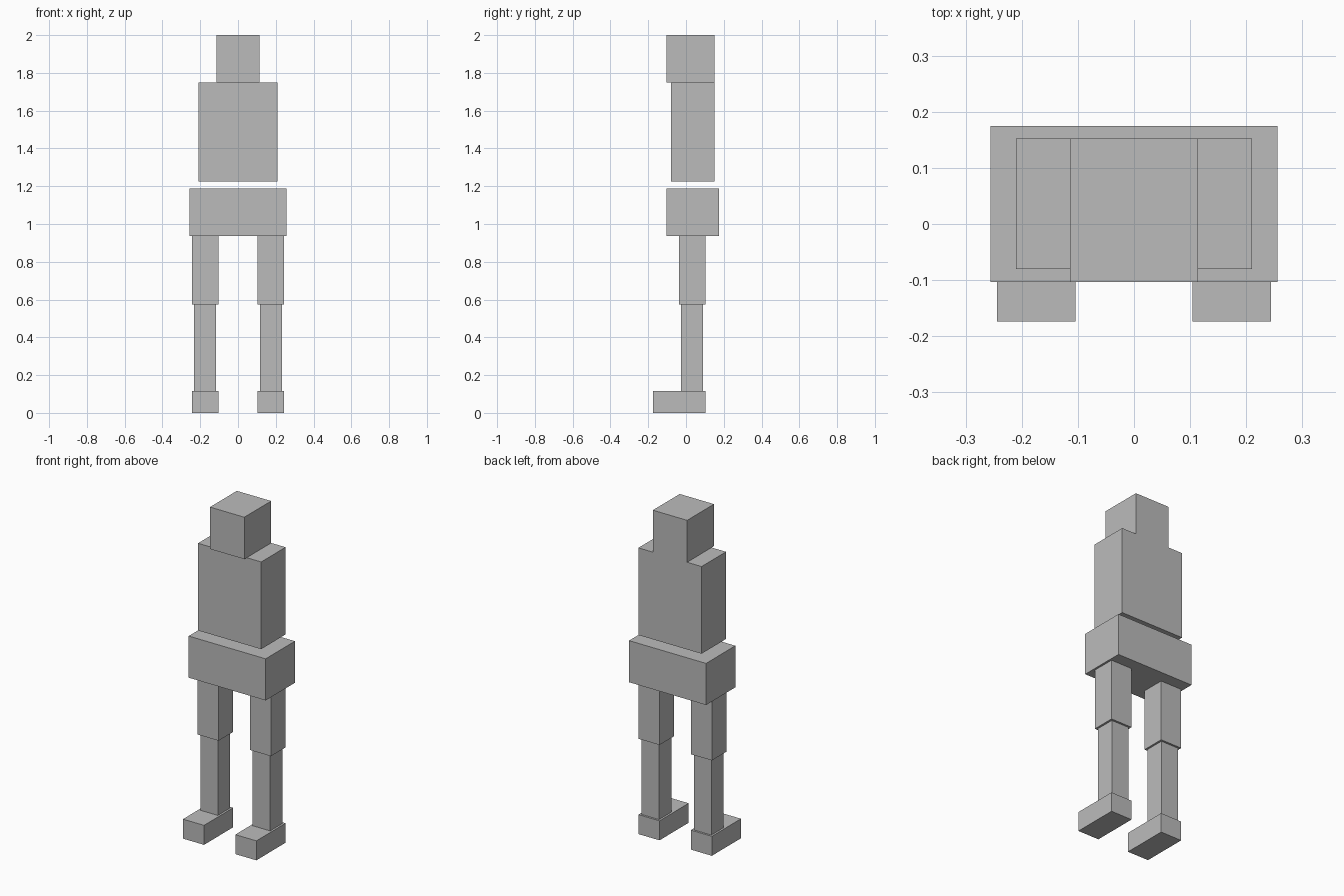
import bpy
import bmesh
from mathutils import Vector

if "Cube" in bpy.data.objects:
    bpy.data.objects.remove(bpy.data.objects["Cube"], do_unlink=True)

# Single plain grey
grey = bpy.data.materials.new("plain grey")
grey.use_nodes = True
GREY = (0.5, 0.5, 0.5, 1)
grey.diffuse_color = GREY
grey.node_tree.nodes["Principled BSDF"].inputs["Base Color"].default_value = GREY


def block(name, x, y, z):
    """Box spanning the given (low, high) ranges, origin at its centre."""
    low, high = (Vector(corner) for corner in zip(x, y, z))
    bm = bmesh.new()
    bmesh.ops.create_cube(bm, size=1)
    bmesh.ops.scale(bm, vec=high - low, verts=bm.verts)
    mesh = bpy.data.meshes.new(name)
    bm.to_mesh(mesh)
    bm.free()
    mesh.materials.append(grey)
    obj = bpy.data.objects.new(name, mesh)
    obj.location = (low + high) / 2
    bpy.context.collection.objects.link(obj)
    return obj


# Body, with a small gap at the waist
block("head", (-0.114, 0.114), (-0.103, 0.152), (1.748, 2.0))
block("torso", (-0.21, 0.21), (-0.08, 0.152), (1.224, 1.748))
block("hips", (-0.256, 0.256), (-0.103, 0.175), (0.937, 1.187))

# Legs, one per side
for side, sign in (("left", 1), ("right", -1)):
    for part, half_width, y, z in (
        ("thigh", 0.07, (-0.036, 0.103), (0.573, 0.937)),
        ("shin", 0.058, (-0.026, 0.091), (0.117, 0.573)),
        ("foot", 0.07, (-0.174, 0.103), (0, 0.117)),
    ):
        centre = sign * 0.174
        block(f"{side}_{part}", (centre - half_width, centre + half_width), y, z)
